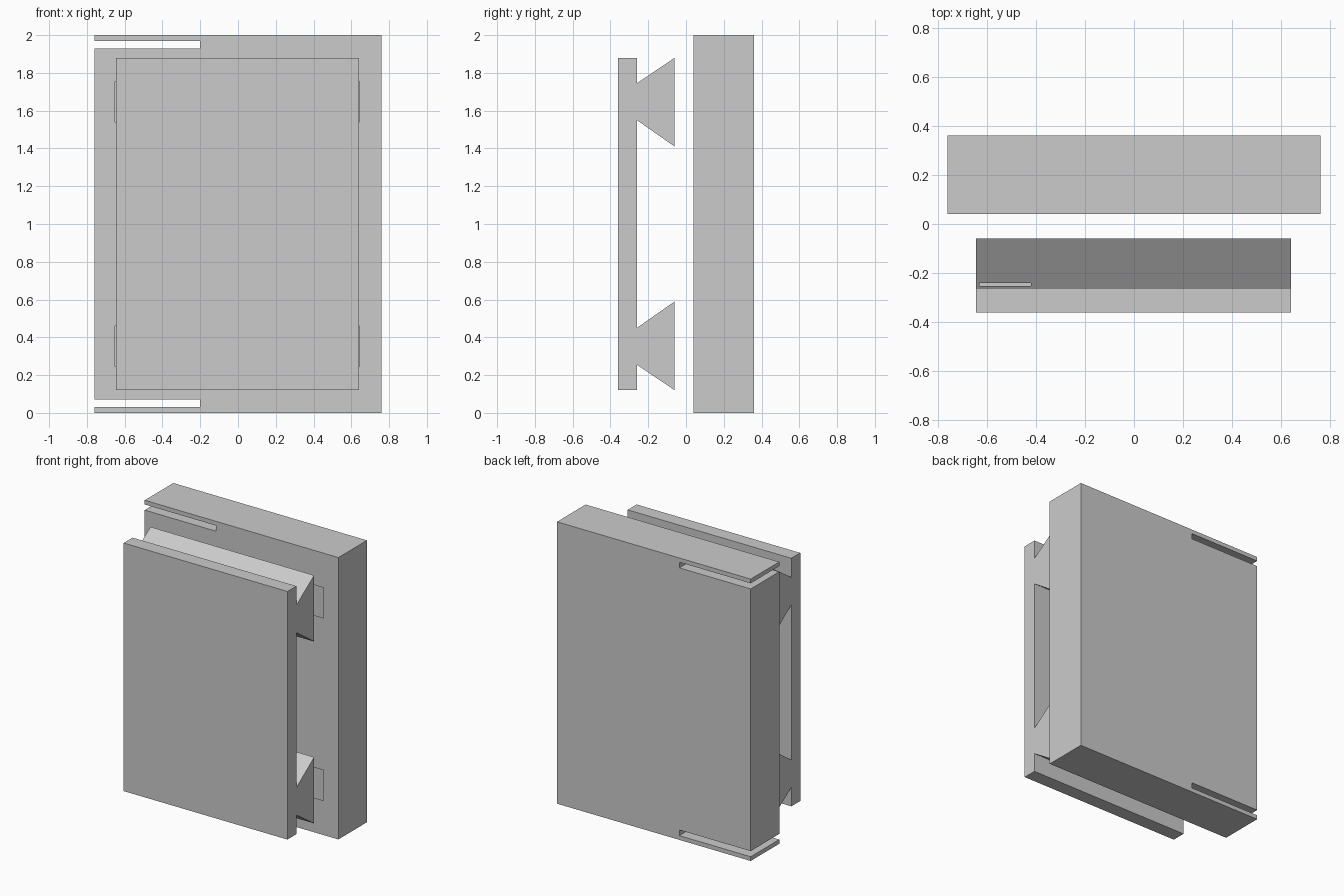
import bpy
import bmesh

if "Cube" in bpy.data.objects:
    bpy.data.objects.remove(bpy.data.objects["Cube"])


def prism(name, points, to_3d, start, end):
    """Extrude a closed 2D profile between two positions on an axis."""
    bm = bmesh.new()
    a = [bm.verts.new(to_3d(u, v, start)) for u, v in points]
    b = [bm.verts.new(to_3d(u, v, end)) for u, v in points]
    n = len(points)
    bm.faces.new(a)
    bm.faces.new(b[::-1])
    for i in range(n):
        j = (i + 1) % n
        bm.faces.new((a[j], a[i], b[i], b[j]))
    bmesh.ops.recalc_face_normals(bm, faces=bm.faces)
    mesh = bpy.data.meshes.new(name)
    bm.to_mesh(mesh)
    bm.free()
    ob = bpy.data.objects.new(name, mesh)
    bpy.context.collection.objects.link(ob)
    return ob


def along_x(u, v, t):
    return (t, u, v)


def along_y(u, v, t):
    return (u, t, v)


def cut(target, cutter):
    cutter.hide_render = True
    cutter.hide_set(True)
    mod = target.modifiers.new(cutter.name, 'BOOLEAN')
    mod.operation = 'DIFFERENCE'
    mod.solver = 'EXACT'
    mod.object = cutter


# Rear block: front outline with two slits that leave springy tabs
half = [(-0.2, 1.93), (-0.2, 1.97), (-0.76, 1.97), (-0.76, 2), (0.76, 2)]
outline = [(-0.76, 1.93)] + half
outline += [(x, 2 - z) for x, z in reversed(outline)]
block = prism("rear_block", outline, along_y, 0.04, 0.36)

# Front plate with two dovetail rails, drawn as one side profile
rail = [(-0.26, 1.745), (-0.06, 1.88), (-0.06, 1.41), (-0.26, 1.55)]
side = [(-0.36, 1.88), (-0.26, 1.88)] + rail
side += [(y, 2 - z) for y, z in reversed(side)]
plate = prism("front_plate", side, along_x, -0.645, 0.64)

for label, flip in (("upper", False), ("lower", True)):
    def place(points):
        return [(y, 2 - z if flip else z) for y, z in points]

    # Undercut pocket in the block that receives the rail
    pocket = [(0.03, 1.748), (0.04, 1.755), (0.245, 1.89),
              (0.245, 1.40), (0.04, 1.54), (0.03, 1.547)]
    cut(block, prism(label + "_pocket_cutter", place(pocket), along_x, -0.65, 0.642))

    # Thin catch notch at the root of the rail
    notch = [(-0.252, 1.735), (-0.24, 1.735), (-0.24, 1.80), (-0.252, 1.80)]
    cut(plate, prism(label + "_notch_cutter", place(notch), along_x, -0.63, -0.42))
